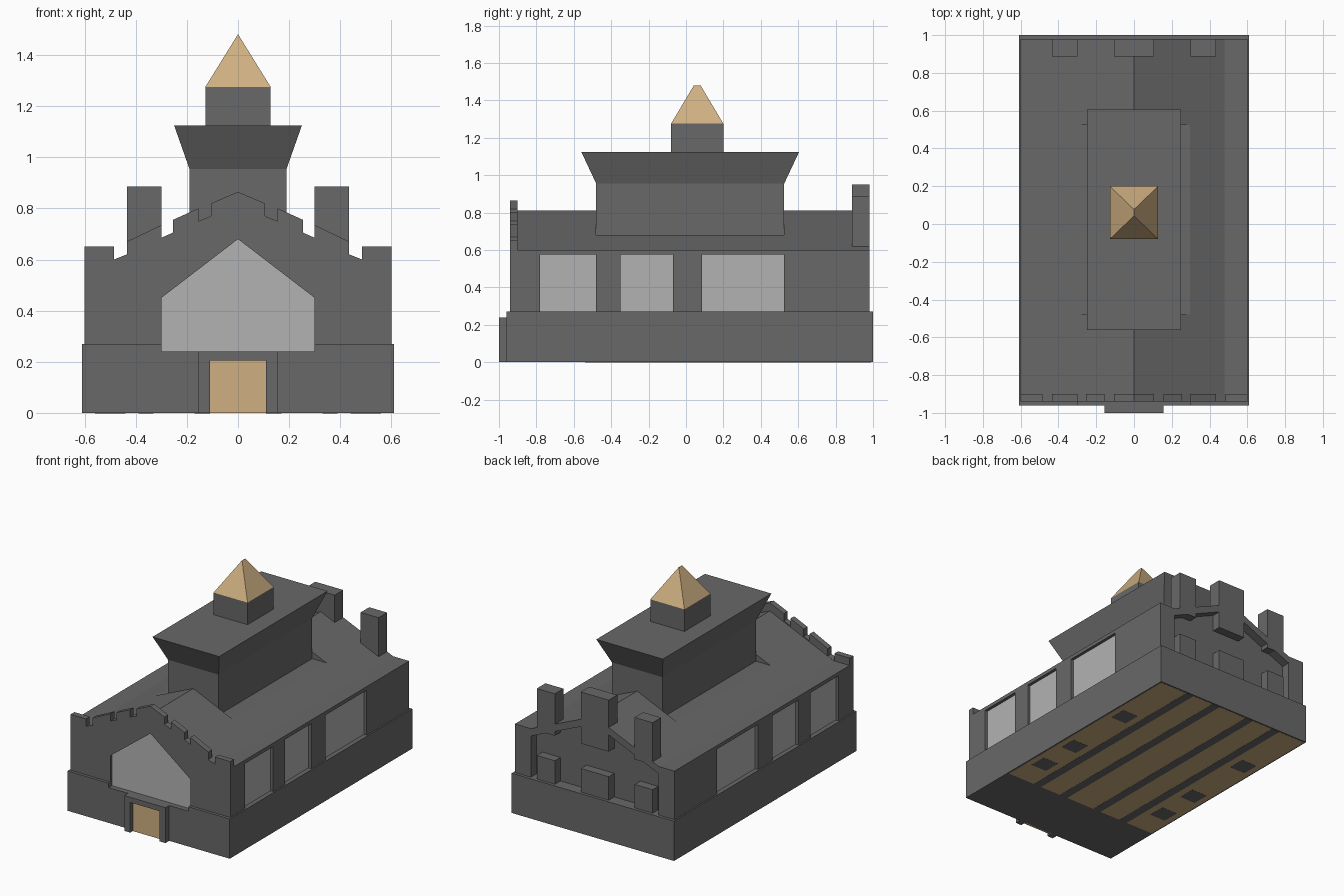
import bpy, bmesh

if "Cube" in bpy.data.objects:
    bpy.data.objects.remove(bpy.data.objects["Cube"])


def material(name, rgb):
    m = bpy.data.materials.new(name)
    m.diffuse_color = (*rgb, 1)
    m.use_nodes = True
    m.node_tree.nodes["Principled BSDF"].inputs["Base Color"].default_value = m.diffuse_color
    return m


STONE = material("dark_stone", (0.14, 0.14, 0.14))
GLASS = material("pale_glass", (0.45, 0.45, 0.45))
WOOD = material("tan_wood", (0.62, 0.43, 0.22))


def finish(name, bm, mat):
    bmesh.ops.recalc_face_normals(bm, faces=bm.faces)
    me = bpy.data.meshes.new(name)
    bm.to_mesh(me)
    bm.free()
    me.materials.append(mat)
    ob = bpy.data.objects.new(name, me)
    bpy.context.collection.objects.link(ob)
    return ob


def loft(name, a, b, mat=STONE):
    """Solid between two matching rings of points."""
    bm = bmesh.new()
    ra = [bm.verts.new(p) for p in a]
    rb = [bm.verts.new(p) for p in b]
    bm.faces.new(ra)
    bm.faces.new(rb[::-1])
    for i in range(len(ra)):
        j = (i + 1) % len(ra)
        bm.faces.new((ra[i], rb[i], rb[j], ra[j]))
    return finish(name, bm, mat)


def prism(name, pts, y0, y1, mat=STONE):
    return loft(name, [(x, y0, z) for x, z in pts], [(x, y1, z) for x, z in pts], mat)


def rect(x0, x1, y0, y1, z):
    return [(x0, y0, z), (x1, y0, z), (x1, y1, z), (x0, y1, z)]


def box(name, x0, x1, y0, y1, z0, z1, mat=STONE):
    return loft(name, rect(x0, x1, y0, y1, z0), rect(x0, x1, y0, y1, z1), mat)


def mirrored(half):
    """Complete a right-hand outline, bottom to top, across x = 0."""
    return half + [(-x, z) for x, z in reversed(half) if x > 0]


def cut(ob, cutter):
    mod = ob.modifiers.new("cut", "BOOLEAN")
    mod.operation = "DIFFERENCE"
    mod.solver = "EXACT"
    mod.object = cutter
    bpy.context.view_layer.objects.active = ob
    bpy.ops.object.modifier_apply(modifier=mod.name)


def drop(cutter):
    bpy.data.objects.remove(cutter, do_unlink=True)


# plinth, wall body with gabled roof, stepped front parapet
base = box("plinth", -0.61, 0.61, -0.96, 1.0, 0, 0.27)
body = prism("hall_body", mirrored([(0.6, 0.26), (0.6, 0.60), (0.48, 0.60), (0, 0.81)]), -0.91, 0.98)
parapet = prism("front_parapet", mirrored([
    (0.6, 0.26), (0.6, 0.65), (0.485, 0.65), (0.485, 0.60), (0.435, 0.62),
    (0.435, 0.67), (0.30, 0.735), (0.30, 0.685), (0.255, 0.705), (0.255, 0.755),
    (0.155, 0.80), (0.155, 0.75), (0.105, 0.77), (0.105, 0.82), (0, 0.865)]), -0.94, -0.90)

# large front window
pentagon = mirrored([(0.30, 0.24), (0.30, 0.45), (0, 0.68)])
c = prism("window_cutter", pentagon, -1.1, -0.92)
cut(base, c)
cut(parapet, c)
drop(c)
prism("front_window", pentagon, -0.925, -0.915, GLASS)

# side windows
for i, (y0, y1) in enumerate([(-0.78, -0.48), (-0.35, -0.07), (0.085, 0.525)]):
    for s, side in ((1, "right"), (-1, "left")):
        xa, xb = sorted((s * 0.575, s * 0.7))
        c = box("side_cutter", xa, xb, y0, y1, 0.265, 0.575)
        cut(body, c)
        drop(c)
        xa, xb = sorted((s * 0.57, s * 0.58))
        box(f"{side}_window_{i + 1}", xa, xb, y0, y1, 0.268, 0.575, GLASS)

# flat ledge cut in the roof around the tower
c = box("ledge_cutter", -0.30, 0.30, -0.48, 0.525, 0.68, 1.2)
cut(body, c)
drop(c)

# recessed rear gable
c = prism("rear_cutter", mirrored([(0.48, 0.265), (0.48, 0.55), (0, 0.76)]), 0.92, 1.1)
cut(body, c)
drop(c)

# rear piers: upper turret and low block on the same three positions
for i, (x0, x1, top) in enumerate([(-0.435, -0.30, 0.885), (-0.105, 0.105, 0.95), (0.30, 0.435, 0.885)]):
    box(f"rear_turret_{i + 1}", x0, x1, 0.888, 0.98, 0.60, top)
    box(f"rear_block_{i + 1}", x0, x1, 0.90, 0.98, 0.265, 0.43)

# central tower: shaft, flared cap, lantern and roof
box("tower_shaft", -0.19, 0.19, -0.48, 0.525, 0.67, 0.955)
loft("tower_cap", rect(-0.19, 0.19, -0.48, 0.525, 0.955), rect(-0.25, 0.25, -0.56, 0.605, 1.125))
box("lantern", -0.128, 0.128, -0.08, 0.20, 1.12, 1.275)
loft("lantern_roof", rect(-0.128, 0.128, -0.08, 0.20, 1.275),
     rect(-0.001, 0.001, 0.042, 0.078, 1.48), WOOD)

# porch with double door
for s, side in ((1, "right"), (-1, "left")):
    xa, xb = sorted((s * 0.11, s * 0.155))
    box(f"{side}_door_jamb", xa, xb, -1.0, -0.95, 0, 0.24)
    xa, xb = sorted((0, s * 0.11))
    box(f"{side}_door", xa, xb, -0.972, -0.955, 0, 0.205, WOOD)
box("door_lintel", -0.11, 0.11, -1.0, -0.95, 0.205, 0.24)

# timber underside with stone strips and pads
box("floor", -0.60, 0.60, -0.54, 0.99, -0.001, 0.01, WOOD)
for i, x in enumerate((-0.36, -0.14, 0.14, 0.36)):
    box(f"floor_strip_{i + 1}", x - 0.03, x + 0.03, -0.54, 0.99, -0.002, 0.01)
for i, y in enumerate((-0.30, 0.0, 0.50)):
    for s, side in ((1, "right"), (-1, "left")):
        box(f"{side}_floor_pad_{i + 1}", s * 0.5 - 0.06, s * 0.5 + 0.06, y - 0.06, y + 0.06, -0.002, 0.01)
